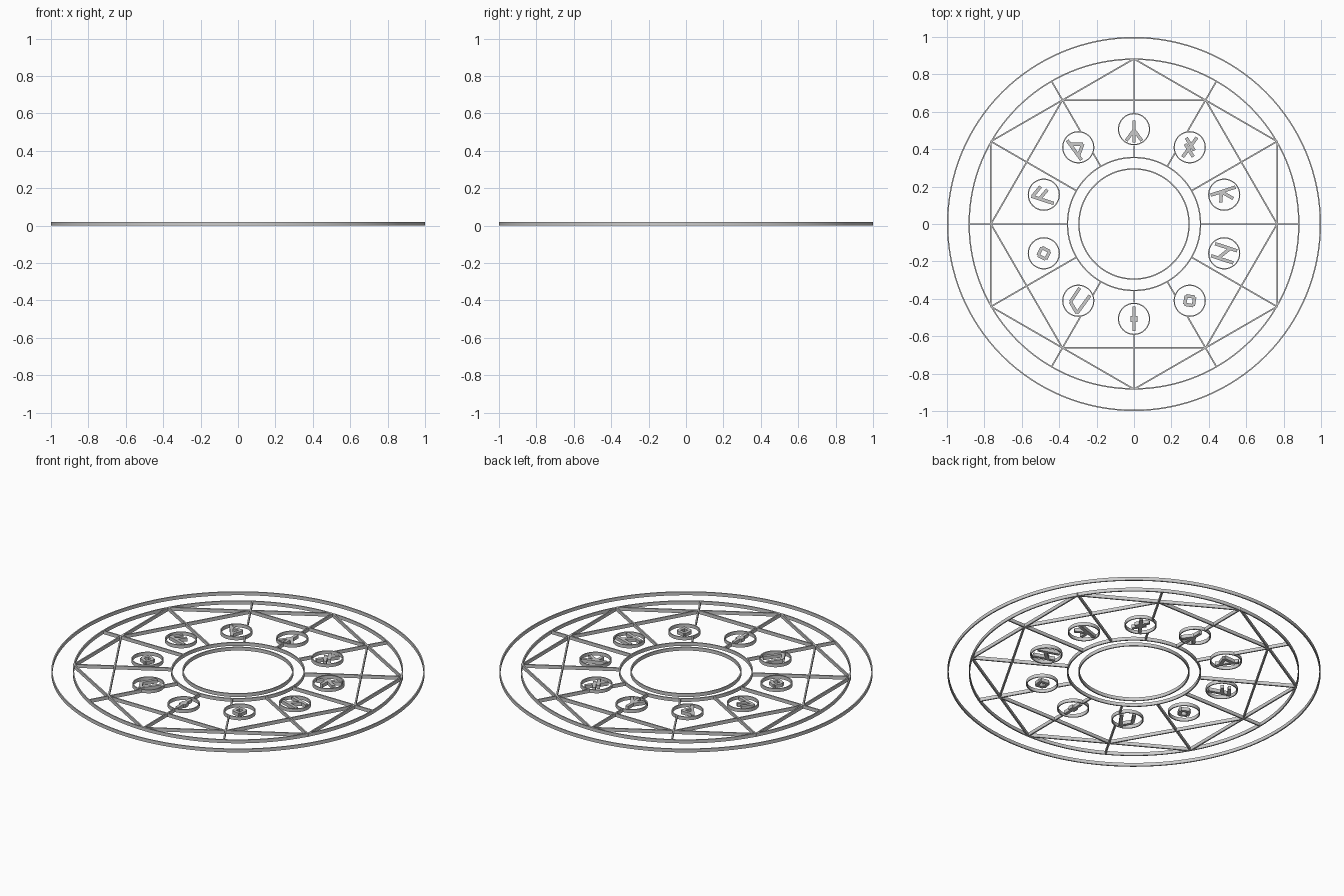
import bpy, bmesh
from math import sin, cos, pi, radians, sqrt, hypot

if "Cube" in bpy.data.objects:
    bpy.data.objects.remove(bpy.data.objects["Cube"])

H = 0.02        # overall height
W = 0.008       # line width


def finish(name, bm, smooth=False):
    bmesh.ops.recalc_face_normals(bm, faces=bm.faces)
    me = bpy.data.meshes.new(name)
    bm.to_mesh(me)
    bm.free()
    ob = bpy.data.objects.new(name, me)
    bpy.context.collection.objects.link(ob)
    if smooth:
        bpy.context.view_layer.objects.active = ob
        ob.select_set(True)
        bpy.ops.object.shade_smooth_by_angle(angle=radians(35))
        ob.select_set(False)
    return ob


def add_ring(bm, cx, cy, outer, w, n):
    loops = []
    for i in range(n):
        a = 2 * pi * i / n
        loops.append([bm.verts.new((cx + r * cos(a), cy + r * sin(a), z))
                      for r, z in ((outer, 0), (outer, H), (outer - w, H), (outer - w, 0))])
    for i in range(n):
        p, q = loops[i], loops[(i + 1) % n]
        for k in range(4):
            bm.faces.new((p[k], q[k], q[(k + 1) % 4], p[(k + 1) % 4]))


def add_bar(bm, p, q, w):
    dx, dy = q[0] - p[0], q[1] - p[1]
    d = hypot(dx, dy)
    nx, ny = -dy / d * w / 2, dx / d * w / 2
    pts = [(p[0] + nx, p[1] + ny), (q[0] + nx, q[1] + ny),
           (q[0] - nx, q[1] - ny), (p[0] - nx, p[1] - ny)]
    lo = [bm.verts.new((x, y, 0)) for x, y in pts]
    hi = [bm.verts.new((x, y, H)) for x, y in pts]
    bm.faces.new(lo)
    bm.faces.new(hi)
    for i in range(4):
        j = (i + 1) % 4
        bm.faces.new((lo[i], lo[j], hi[j], hi[i]))


def polar(r, deg):
    return r * cos(radians(deg)), r * sin(radians(deg))


# concentric rings
for name, r in (("outer_ring", 1.0), ("second_ring", 0.885),
                ("hub_outer_ring", 0.359), ("hub_inner_ring", 0.298)):
    bm = bmesh.new()
    add_ring(bm, 0, 0, r, 0.007, 128)
    finish(name, bm, True)

# nested hexagons
for name, r, start in (("large_hexagon", 0.883, 30), ("small_hexagon", 0.765, 0)):
    bm = bmesh.new()
    for k in range(6):
        add_bar(bm, polar(r, start + 60 * k), polar(r, start + 60 * k + 60), W)
    finish(name, bm)

# spokes, interrupted where they meet a medallion
MR, MD = 0.086, 0.507
medal_angles = [90 - 36 * k for k in range(10)]
bm = bmesh.new()
for k in range(12):
    a = 30 * k
    spans = [(0.355, 0.882)]
    for m in medal_angles:
        t = radians(a - m)
        off = MD * sin(t)
        if cos(t) > 0 and abs(off) < MR:
            mid, half = MD * cos(t), sqrt(MR ** 2 - off ** 2)
            spans = [(0.355, mid - half), (mid + half, 0.882)]
    for r0, r1 in spans:
        add_bar(bm, polar(r0, a), polar(r1, a), W)
finish("spokes", bm)

# abstract marks as polylines: local x = sideways, y = outward
diamond = [[(0, .033), (.033, 0), (0, -.033), (-.033, 0), (0, .033)]]
marks = [
    [[(0, .047), (0, -.07)], [(0, -.005), (-.042, -.062)], [(0, -.005), (.042, -.062)]],
    [[(0, .065), (0, -.065)], [(-.045, .03), (.03, .0)], [(-.03, .0), (.045, -.03)]],
    [[(-.02, .07), (-.02, -.07)], [(-.02, -.01), (.035, .04)], [(-.02, -.01), (.035, -.03)]],
    [[(-.034, .062), (-.034, -.062)], [(.034, .062), (.034, -.062)], [(-.034, .022), (.034, -.022)]],
    diamond,
    [[(0, .065), (0, -.065)], [(0, .016), (0, -.016)]],
    [[(-.034, -.06), (-.034, .058), (.03, .03), (.034, -.06)]],
    diamond,
    [[(-.028, .06), (-.028, -.065)], [(-.028, .055), (.036, .03)], [(-.028, .015), (.032, -.01)]],
    [[(-.026, .065), (-.026, -.065)], [(-.026, .038), (.03, 0), (-.026, -.038)]],
]

# medallion rings with their marks
for i, (a, lines) in enumerate(zip(medal_angles, marks)):
    cx, cy = polar(MD, a)
    bm = bmesh.new()
    add_ring(bm, cx, cy, MR, 0.006, 48)
    finish(f"medallion_ring_{i + 1}", bm, True)
    c, s = cos(radians(a)), sin(radians(a))
    bm = bmesh.new()
    for line in lines:
        pts = [(cx + x * s + y * c, cy - x * c + y * s) for x, y in line]
        for p, q in zip(pts, pts[1:]):
            w = 0.038 if i == 5 and len(line) == 2 and line[0][1] < .02 else 0.018
            add_bar(bm, p, q, w)
    finish(f"medallion_mark_{i + 1}", bm)
